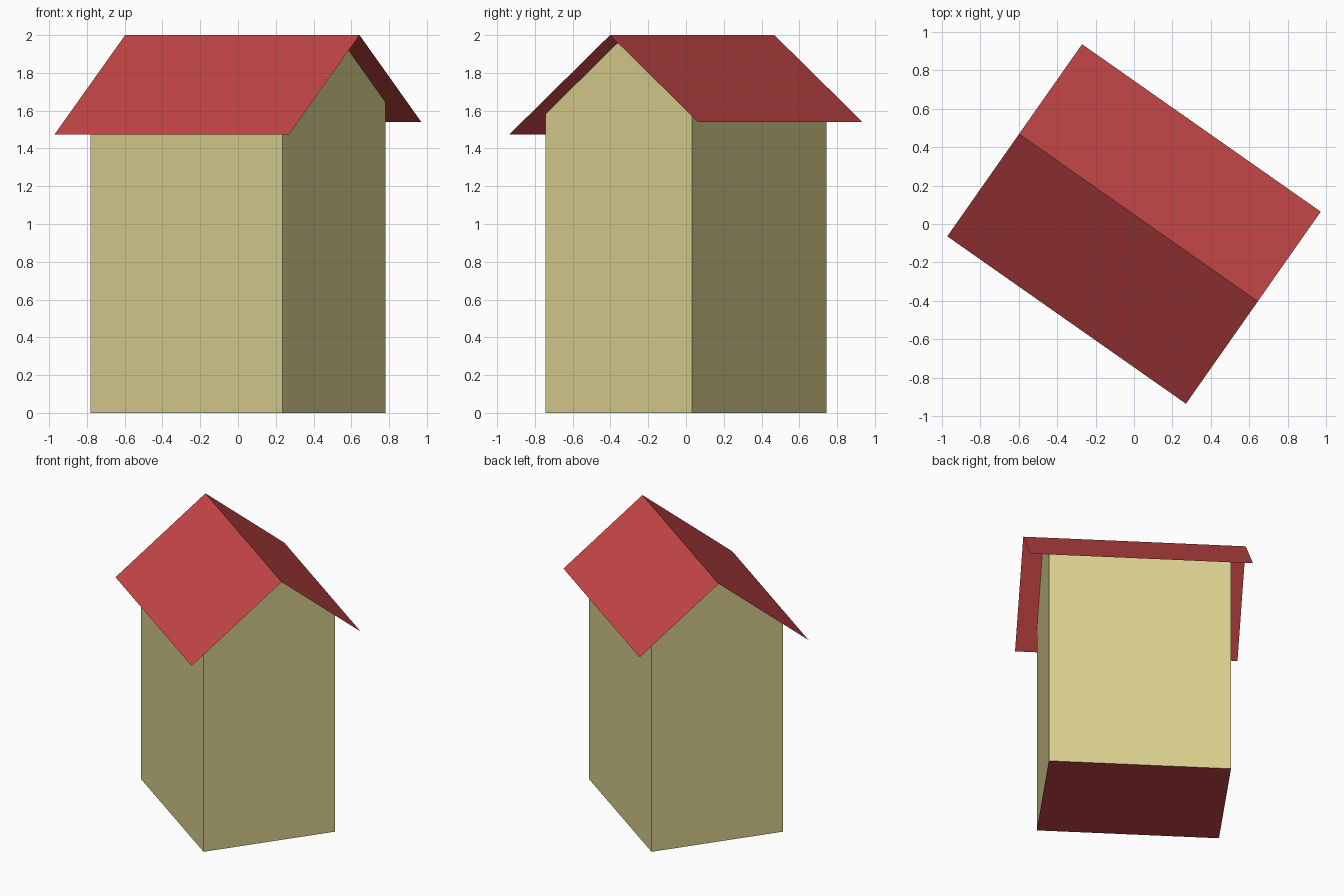
import bpy, bmesh, math

if "Cube" in bpy.data.objects:
    bpy.data.objects.remove(bpy.data.objects["Cube"])

TURN = math.radians(-35.05)         # the house stands turned on its plot
RIDGE_Y, RIDGE_Z = 0.04, 2.0
SLOPE = 0.808
WALL_X, WALL_Y = 0.62, 0.474        # half sizes of the walls
ROOF_X, ROOF_Y = 0.758, 0.61        # half sizes of the roof


def material(name, rgb):
    mat = bpy.data.materials.new(name)
    mat.use_nodes = True
    mat.diffuse_color = (*rgb, 1)
    mat.node_tree.nodes["Principled BSDF"].inputs["Base Color"].default_value = (*rgb, 1)
    return mat


def roof_height(y):
    return RIDGE_Z - SLOPE * abs(y - RIDGE_Y)


def extrude_profile(name, points, half, materials, closed):
    """Sweep a (y, z) profile along x; a closed profile gets end faces."""
    bm = bmesh.new()
    ends = [[bm.verts.new((x, y, z)) for y, z in points] for x in (-half, half)]
    a, b = ends
    count = len(points)
    for i in range(count if closed else count - 1):
        j = (i + 1) % count
        bm.faces.new((a[i], b[i], b[j], a[j]))
    if closed:
        bm.faces.new(a)
        bm.faces.new(b[::-1])
        bmesh.ops.recalc_face_normals(bm, faces=bm.faces)
    mesh = bpy.data.meshes.new(name)
    bm.to_mesh(mesh)
    bm.free()
    for mat in materials:
        mesh.materials.append(mat)
    obj = bpy.data.objects.new(name, mesh)
    obj.rotation_euler.z = TURN
    bpy.context.collection.objects.link(obj)
    return obj


cream = material("cream wall", (0.694, 0.624, 0.275))
red = material("roof red", (0.56, 0.061, 0.061))

# Walls with gables, tucked just under the roof, and a red floor
GAP = 0.003
house = [(-WALL_Y, 0), (WALL_Y, 0)]
house += [(y, roof_height(y) - GAP) for y in (WALL_Y, RIDGE_Y, -WALL_Y)]
walls = extrude_profile("walls", house, WALL_X, [cream, red], True)
for face in walls.data.polygons:
    face.material_index = 1 if face.normal.z < -0.5 else 0

# Thin pitched roof with overhanging eaves
pitch = [(y, roof_height(y)) for y in (-ROOF_Y, RIDGE_Y, ROOF_Y)]
extrude_profile("roof", pitch, ROOF_X, [red], False)
